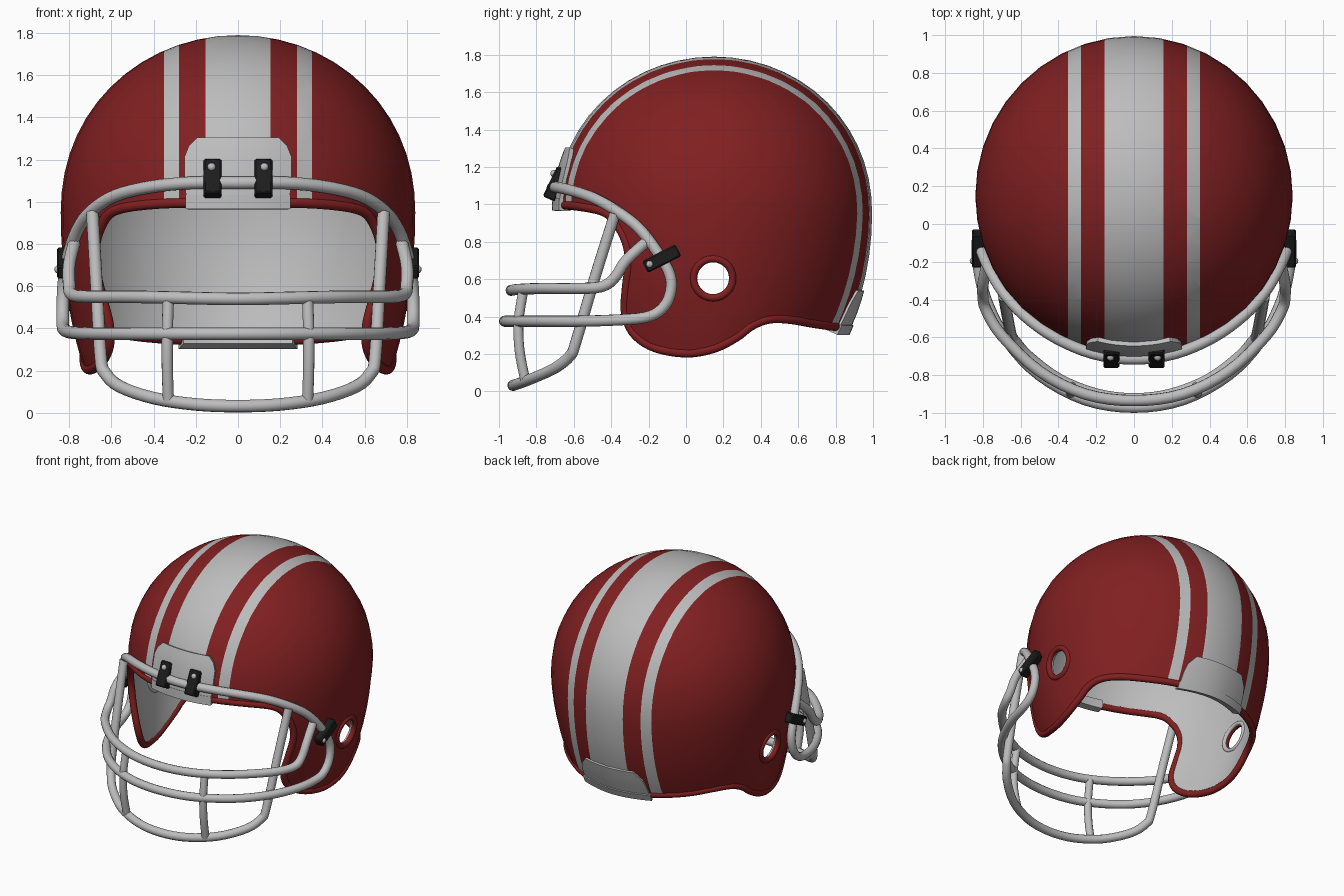
import bpy, bmesh, math
from mathutils import Vector, Matrix

if "Cube" in bpy.data.objects:
    bpy.data.objects.remove(bpy.data.objects["Cube"])


def material(name, rgb):
    m = bpy.data.materials.new(name)
    m.diffuse_color = (*rgb, 1)
    m.use_nodes = True
    m.node_tree.nodes["Principled BSDF"].inputs["Base Color"].default_value = m.diffuse_color
    return m


RED = material("shell red", (0.22, 0.014, 0.015))
GREY = material("light grey", (0.51, 0.51, 0.51))
BLACK = material("clip black", (0.012, 0.012, 0.012))
CY, CZ = 0.15, 0.95      # centre of the shell
RX, RY, RZ = 0.84, 0.845, 0.84


def add(name, bm, *mats):
    me = bpy.data.meshes.new(name)
    bm.to_mesh(me)
    bm.free()
    ob = bpy.data.objects.new(name, me)
    bpy.context.collection.objects.link(ob)
    for m in mats:
        me.materials.append(m)
    return ob


def activate(ob):
    bpy.ops.object.select_all(action='DESELECT')
    ob.select_set(True)
    bpy.context.view_layer.objects.active = ob


def section(z, back, off=0.0):
    """Half width, half depth and roundness of the shell at height z."""
    dz = z - CZ
    if dz >= 0:
        s = math.sqrt(max(0, 1 - (dz / (RZ + off)) ** 2.1))
        return (RX + off) * s, (RY + off) * s, 2
    sx = math.sqrt(max(0, 1 - (dz / 1.5) ** 2))
    sy = math.sqrt(max(0, 1 - (dz / 1.17) ** 2)) if back else sx
    return (RX + off) * sx, (RY + off) * sy, 2 + 0.3 * dz if back else 2


def shell_x(y, z, off=0.0):
    a, b, p = section(z, y > CY, off)
    return a * max(0, 1 - (abs(y - CY) / b) ** p) ** (1 / p)


def shell_y(x, z, side, off=0.0):
    a, b, p = section(z, side > 0, off)
    return CY + side * b * max(0, 1 - (abs(x) / a) ** p) ** (1 / p)


def smooth_path(pts, n=6, closed=False):
    """Catmull-Rom curve through the points."""
    p = [Vector(q) for q in pts]
    p = [p[-1]] + p + [p[0], p[1]] if closed else [2 * p[0] - p[1]] + p + [2 * p[-1] - p[-2]]
    out = []
    for a, b, c, d in zip(p, p[1:], p[2:], p[3:]):
        for i in range(n):
            t = i / n
            out.append(0.5 * (2 * b + (c - a) * t + (2 * a - 5 * b + 4 * c - d) * t * t
                              + (3 * b - a - 3 * c + d) * t ** 3))
    return out if closed else out + [p[-2]]


def mirrored(half, closed=False):
    """Half path ending at x = 0, continued on the other side."""
    rest = half[:-1][::-1]
    if closed:
        rest = rest[:-1]
    return list(half) + [(-q[0], q[1], q[2]) for q in rest]


def tube(name, pts, radius, mat, closed=False):
    cu = bpy.data.curves.new(name, 'CURVE')
    cu.dimensions = '3D'
    cu.bevel_depth, cu.bevel_resolution, cu.use_fill_caps = radius, 4, True
    sp = cu.splines.new('POLY')
    sp.points.add(len(pts) - 1)
    for q, v in zip(sp.points, pts):
        q.co = (*v, 1)
    sp.use_cyclic_u = closed
    ob = bpy.data.objects.new(name, cu)
    bpy.context.collection.objects.link(ob)
    cu.materials.append(mat)


# Lower edge of the shell, seen from the side (y, z)
edge = [(-0.74, 1.0), (-0.58, 0.99), (-0.43, 0.955), (-0.36, 0.88), (-0.315, 0.78), (-0.305, 0.68),
        (-0.32, 0.55), (-0.325, 0.42), (-0.28, 0.31), (-0.17, 0.235), (0, 0.205), (0.15, 0.23),
        (0.27, 0.29), (0.35, 0.35), (0.44, 0.385), (0.55, 0.385), (0.7, 0.36), (0.92, 0.33)]
profile = [(v.x, v.y) for v in smooth_path([(y, z, 0) for y, z in edge], 5)]
EAR = (0.145, 0.605)


# Shell: outer and inner skins
def skin(bm, off):
    vs = bmesh.ops.create_uvsphere(bm, u_segments=40, v_segments=28, radius=1)['verts']
    for v in vs:
        x, y, w = v.co
        z = CZ + w * (RZ + off if w >= 0 else 1 + off)
        h = math.hypot(x, y)
        if h < 1e-4:
            v.co = (0, CY, z)
            continue
        a, b, p = section(z, y > 0, off)
        c, s = x / h, y / h
        k = (abs(c) ** p + abs(s) ** p) ** (-1 / p)
        v.co = (a * c * k, CY + b * s * k, z)
    return list({f for v in vs for f in v.link_faces})


bm = bmesh.new()
skin(bm, 0)
for cut in (0.155, 0.28, 0.35):
    for s in (-1, 1):
        bmesh.ops.bisect_plane(bm, geom=bm.verts[:] + bm.edges[:] + bm.faces[:],
                               plane_co=(s * cut, 0, 0), plane_no=(1, 0, 0))
for f in bm.faces:       # stripes
    x = abs(f.calc_center_median().x)
    f.material_index = int(x < 0.155 or 0.28 < x < 0.35)
inner = skin(bm, -0.03)
for f in inner:
    f.material_index = 1
bmesh.ops.reverse_faces(bm, faces=inner)
shell = add("helmet_shell", bm, RED, GREY)

# Cutters
bm = bmesh.new()
outline = [(-1.5, 1.0)] + profile + [(1.5, 0.33), (1.5, 3), (-1.5, 3)]
face = bm.faces.new([bm.verts.new((-1.5, y, z)) for y, z in outline])
top = bmesh.ops.extrude_face_region(bm, geom=[face])['geom']
bmesh.ops.translate(bm, verts=[g for g in top if isinstance(g, bmesh.types.BMVert)], vec=(3, 0, 0))
bmesh.ops.recalc_face_normals(bm, faces=bm.faces[:])
opening_cutter = add("opening_cutter", bm)
bm = bmesh.new()
bmesh.ops.create_cone(bm, cap_ends=True, segments=28, radius1=0.095, radius2=0.095, depth=3,
                      matrix=Matrix.Translation((0, *EAR)) @ Matrix.Rotation(math.pi / 2, 4, 'Y'))
ear_cutter = add("ear_hole_cutter", bm)
for cutter, op in ((opening_cutter, 'INTERSECT'), (ear_cutter, 'DIFFERENCE')):
    mod = shell.modifiers.new("cut", 'BOOLEAN')
    mod.object, mod.operation, mod.solver = cutter, op, 'EXACT'
    activate(shell)
    bpy.ops.object.modifier_apply(modifier=mod.name)
    bpy.data.objects.remove(cutter)

# Rolled rim along the cut edge
half = []
for v in smooth_path([(y, z, 0) for y, z in edge], 80):
    x = shell_x(v.x, v.y, -0.014)
    p = Vector((x, v.x, v.y))
    if x > 0.02 and (not half or (p - half[-1]).length > 0.03):
        half.append(p)
front = Vector((0, shell_y(0, 1.0, -1, -0.014), half[0].z))
back = Vector((0, shell_y(0, 0.33, 1, -0.014), half[-1].z))
loop = [front] + half + [back] + [Vector((-p.x, p.y, p.z)) for p in half[::-1]]
tube("shell_rim", loop, 0.024, RED, True)

# Ear hole rings, red outside and grey inside
for s in (-1, 1):
    for name, r, off, thick, mat in (("ear_hole_ring", 0.105, -0.01, 0.02, RED),
                                     ("ear_hole_lining", 0.105, -0.026, 0.016, GREY)):
        ring = []
        for i in range(28):
            t = i * math.tau / 28
            y, z = EAR[0] + r * math.cos(t), EAR[1] + r * math.sin(t)
            ring.append((s * shell_x(y, z, off), y, z))
        tube(name, ring, thick, mat, True)

# Face guard
main = [(0, -0.715, 1.09), (0.22, -0.685, 1.09), (0.42, -0.60, 1.07), (0.58, -0.485, 1.03),
        (0.69, -0.365, 0.96), (0.76, -0.25, 0.87), (0.805, -0.15, 0.74), (0.825, -0.085, 0.62),
        (0.83, -0.085, 0.52), (0.83, -0.13, 0.44), (0.825, -0.22, 0.395), (0.78, -0.41, 0.38),
        (0.67, -0.62, 0.375), (0.5, -0.80, 0.375), (0.26, -0.93, 0.375), (0, -0.97, 0.375)]
middle = [(0.775, -0.2, 0.81), (0.80, -0.32, 0.70), (0.80, -0.38, 0.61), (0.785, -0.45, 0.56),
          (0.70, -0.59, 0.55), (0.5, -0.78, 0.55), (0.26, -0.90, 0.545), (0, -0.935, 0.54)]
lower = [(0.69, -0.38, 0.95), (0.67, -0.49, 0.6), (0.65, -0.59, 0.26), (0.63, -0.62, 0.19),
         (0.56, -0.7, 0.125), (0.4, -0.82, 0.07), (0.2, -0.9, 0.04), (0, -0.925, 0.032)]
tube("guard_main_loop", smooth_path(mirrored(main, True), 4, True), 0.03, GREY, True)
tube("guard_middle_bar", smooth_path(mirrored(middle), 4), 0.03, GREY)
tube("guard_lower_bar", smooth_path(mirrored(lower), 4), 0.03, GREY)
for s in (-1, 1):
    post = [(s * 0.33, -0.87, 0.54), (s * 0.335, -0.895, 0.375), (s * 0.335, -0.89, 0.22), (s * 0.33, -0.86, 0.06)]
    tube("guard_post", smooth_path(post, 4), 0.027, GREY)


# Curved bumper plates hugging the shell
def plate(name, rows, side, off, thick, n=12):
    bm = bmesh.new()
    grid = [[bm.verts.new((w * (2 * i / n - 1), shell_y(w * (2 * i / n - 1), z, side, off), z))
             for i in range(n + 1)] for z, w in rows]
    for r, q in zip(grid, grid[1:]):
        for i in range(n):
            bm.faces.new((r[i], r[i + 1], q[i + 1], q[i]))
    if side > 0:
        bmesh.ops.reverse_faces(bm, faces=bm.faces[:])
    ob = add(name, bm, GREY)
    mod = ob.modifiers.new("thickness", 'SOLIDIFY')
    mod.thickness, mod.offset = thick, 0


plate("front_bumper", [(1.0, .24), (1.1, .25), (1.21, .25), (1.26, .23), (1.3, .19)], -1, 0.008, 0.026)
plate("front_bumper_lip", [(0.965, .24), (1.03, .24)], -1, -0.01, 0.065)
plate("rear_bumper", [(0.33, .27), (0.42, .265), (0.48, .25), (0.54, .2)], 1, 0.003, 0.018)
plate("rear_bumper_lip", [(0.315, .27), (0.365, .27)], 1, -0.018, 0.065)


# Guard clips with screws
def clip(name, loc, size, angle):
    bm = bmesh.new()
    bmesh.ops.create_cube(bm, size=1, matrix=Matrix.Translation(loc) @ Matrix.Rotation(angle, 4, 'X')
                          @ Matrix.Diagonal((*size, 1)))
    ob = add(name, bm, BLACK)
    mod = ob.modifiers.new("soft edges", 'BEVEL')
    mod.width, mod.segments = 0.008, 1


def screw(name, loc):
    bm = bmesh.new()
    bmesh.ops.create_uvsphere(bm, u_segments=12, v_segments=8, radius=0.02, matrix=Matrix.Translation(loc))
    add(name, bm, GREY)


for s in (-1, 1):
    clip("front_clip", (s * 0.12, -0.695, 1.11), (0.085, 0.07, 0.18), -0.45)
    screw("front_clip_screw", (s * 0.125, -0.705, 1.165))
    clip("side_clip", (s * 0.825, -0.13, 0.71), (0.065, 0.2, 0.07), 0.47)
    screw("side_clip_screw", (s * 0.85, -0.195, 0.68))

# Apply everything and smooth all but sharp edges
for ob in list(bpy.data.objects):
    activate(ob)
    bpy.ops.object.convert(target='MESH')
    bpy.ops.object.shade_smooth_by_angle(angle=math.radians(40))
